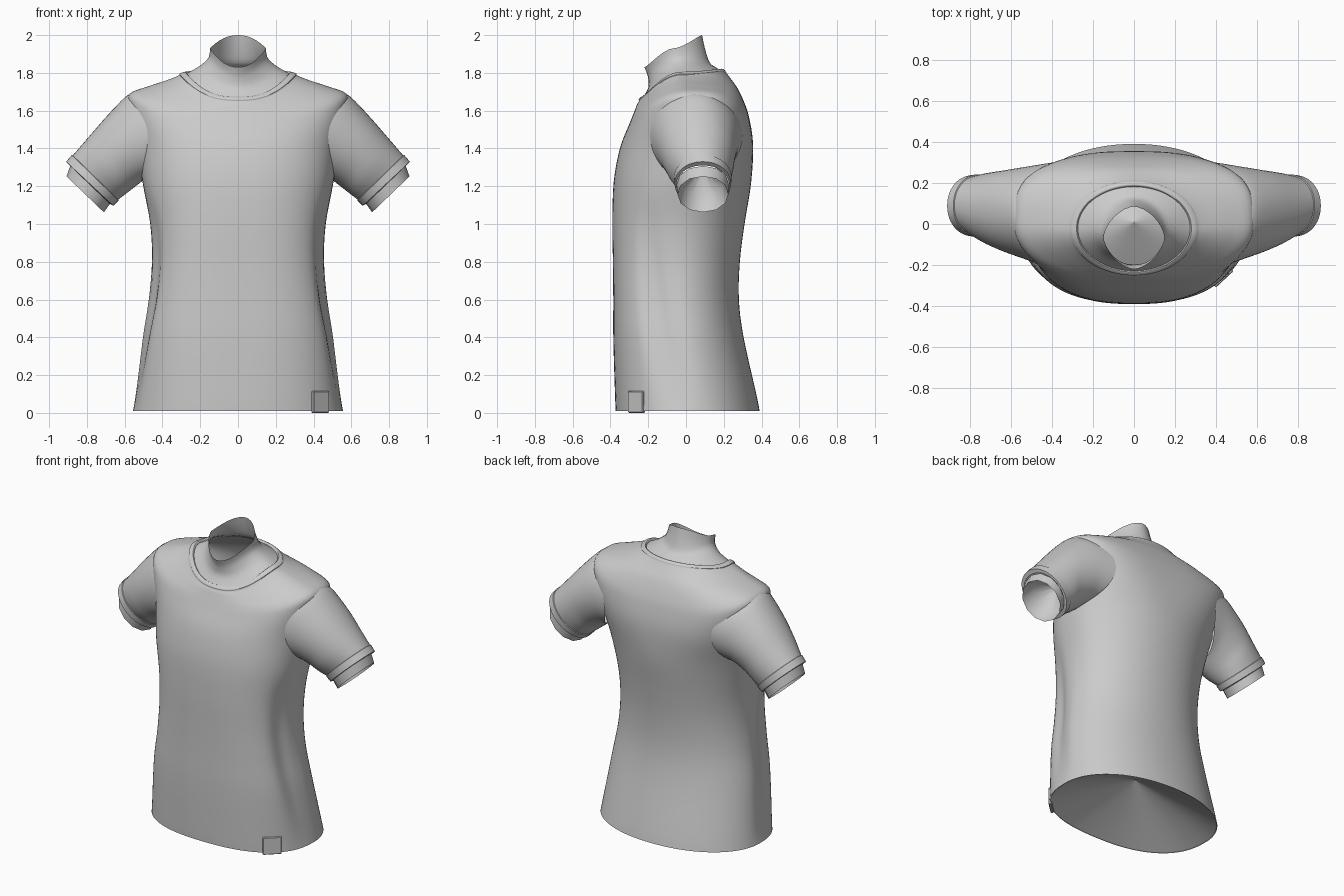
import bpy, bmesh, math
from mathutils import Matrix, Vector

cube = bpy.data.objects.get("Cube")
if cube:
    bpy.data.objects.remove(cube)

cloth = bpy.data.materials.new("light_grey")
cloth.use_nodes = True
grey = (0.6, 0.6, 0.6, 1)
cloth.diffuse_color = grey
cloth.node_tree.nodes["Principled BSDF"].inputs["Base Color"].default_value = grey


def finish(name, bm, angle=40):
    mesh = bpy.data.meshes.new(name)
    bm.to_mesh(mesh)
    bm.free()
    mesh.materials.append(cloth)
    obj = bpy.data.objects.new(name, mesh)
    bpy.context.collection.objects.link(obj)
    bpy.ops.object.select_all(action="DESELECT")
    bpy.context.view_layer.objects.active = obj
    obj.select_set(True)
    bpy.ops.object.shade_smooth_by_angle(angle=math.radians(angle))


def smooth_rows(rows, steps):
    """Catmull-Rom interpolation of the ring parameters."""
    out = []
    last = len(rows) - 1
    for i in range(last):
        quad = [rows[max(0, min(last, i + k))] for k in (-1, 0, 1, 2)]
        for s in range(steps):
            t = s / steps
            out.append([b + 0.5 * t * (c - a + t * (2*a - 5*b + 4*c - d + t * (3*(b - c) + d - a)))
                        for a, b, c, d in zip(*quad)])
    return out + [rows[-1]]


def loft(name, rows, point, steps=1, sides=64, flip=False, skip=None):
    """Skin the rings; faces whose centre meets the skip rule are left out."""
    bm = bmesh.new()
    rings = [[bm.verts.new(point(row, math.tau * k / sides)) for k in range(sides)]
             for row in smooth_rows(rows, steps)]
    for low, high in zip(rings, rings[1:]):
        for k in range(sides):
            n = (k + 1) % sides
            quad = [low[k], low[n], high[n], high[k]]
            if skip and skip(sum((v.co for v in quad), Vector()) / 4):
                continue
            bm.faces.new(quad[::-1] if flip else quad)
    finish(name, bm)


def power(v, e):
    return math.copysign(abs(v) ** e, v)


def body_point(row, t):
    """Ring row: half width, front y, back y, front z, side z, back z, front and back roundness."""
    w, yf, yb, zf, zs, zb, ef, eb = row
    c, s = math.cos(t), math.sin(t)
    e = ef if s < 0 else eb
    x = w * power(c, e)
    mid = (yf + yb) / 2
    y = mid + (yb - yf) / 2 * power(s, e)
    end = zf if s < 0 else zb
    z = end + (zs - end) * abs(c) ** 2.6
    return Vector((x, y, z))


def torso_point(row, t):
    """Body ring with a soft hanging fold behind each front corner."""
    p = body_point(row, t)
    if p.z < 1.15:
        down = 1 - p.z / 1.15
        angle = math.degrees(math.atan2(-math.sin(t), abs(math.cos(t))))
        centre = 22 - 16 * down
        depth = 0.03 * math.sin(math.pi * down) * math.exp(-((angle - centre) / 11) ** 2)
        p.x *= 1 - depth / 0.5
        p.y += depth * 0.5
    return p


def in_armhole(p):
    return abs(p.x) > 0.3 and ((p.z - 1.46) / 0.21) ** 2 + ((p.y - 0.05) / 0.23) ** 2 < 0.85


# Torso from hem to collar, with a slightly raised collar band and a turned-in lip
torso = [(w, yf, yb, z, z, z, ef, 0.95) for w, yf, yb, z, ef in (
    (0.557, -0.372, 0.39, 0.01, 0.83),
    (0.545, -0.376, 0.372, 0.1, 0.82),
    (0.508, -0.385, 0.305, 0.4, 0.78),
    (0.475, -0.385, 0.28, 0.6, 0.76),
    (0.457, -0.387, 0.285, 0.8, 0.76),
    (0.465, -0.39, 0.31, 1.0, 0.78),
    (0.505, -0.383, 0.345, 1.22, 0.82))]
torso += [
    (0.535, -0.35, 0.355, 1.4, 1.43, 1.42, 0.85, 0.74),
    (0.578, -0.30, 0.335, 1.53, 1.62, 1.56, 0.85, 0.66),
    (0.573, -0.28, 0.31, 1.58, 1.69, 1.64, 0.9, 0.68),
    (0.48, -0.268, 0.275, 1.61, 1.727, 1.715, 0.95, 0.78),
    (0.38, -0.258, 0.24, 1.635, 1.76, 1.765, 1, 0.95),
    (0.315, -0.249, 0.212, 1.65, 1.786, 1.803, 1, 1),
    (0.308, -0.25, 0.207, 1.66, 1.796, 1.813, 1, 1),
    (0.28, -0.234, 0.19, 1.674, 1.806, 1.822, 1, 1),
    (0.272, -0.222, 0.18, 1.66, 1.79, 1.81, 1, 1)]
loft("shirt_body", torso, torso_point, steps=4, sides=96, skip=in_armhole)

# Hollowed panel closing the underside
underside = [(0.553 * k, 0.009 - 0.379 * k, 0.009 + 0.379 * k, z, z, z, 0.83, 0.95)
             for k, z in ((0.002, 0.24), (0.35, 0.165), (0.7, 0.085), (1, 0.012))]
loft("underside_panel", underside, body_point, sides=64, flip=True)

# Neck with a slanted open top
neck = [(0.285, -0.23, 0.185, 1.668, 1.79, 1.81, 1, 1),
        (0.21, -0.2, 0.16, 1.72, 1.832, 1.828, 1, 1),
        (0.162, -0.2, 0.125, 1.77, 1.872, 1.855, 1.05, 1.05),
        (0.15, -0.208, 0.1, 1.80, 1.905, 1.93, 1.15, 1.15),
        (0.148, -0.22, 0.085, 1.83, 1.93, 2.0, 1.2, 1.2)]
loft("neck", neck, body_point, steps=3, sides=32)

# Sleeve rows: upper x, upper z, lower x, lower z, front y, back y, wrap toward the chest and back
sleeve = [(0.555, 1.695, 0.495, 1.24, -0.22, 0.30, 0.13),
          (0.60, 1.67, 0.51, 1.225, -0.18, 0.282, 0.05),
          (0.70, 1.565, 0.555, 1.19, -0.135, 0.262, 0),
          (0.80, 1.45, 0.60, 1.155, -0.10, 0.25, 0),
          (0.875, 1.363, 0.635, 1.128, -0.06, 0.237, 0)]
cuff = [(0.874, 1.363, 0.635, 1.13, -0.06, 0.237, 0),
        (0.88, 1.365, 0.633, 1.124, -0.064, 0.242, 0),
        (0.91, 1.33, 0.66, 1.097, -0.06, 0.238, 0),
        (0.89, 1.31, 0.68, 1.108, -0.05, 0.228, 0)]
# Inner layer ends in a hollow that tapers up inside the sleeve
lining = [(0.888, 1.308, 0.677, 1.108, -0.05, 0.228, 0),
          (0.908, 1.252, 0.71, 1.062, -0.045, 0.225, 0),
          (0.83, 1.305, 0.66, 1.14, -0.02, 0.20, 0),
          (0.681, 1.301, 0.679, 1.299, 0.089, 0.091, 0)]

for side, label in ((1, "left"), (-1, "right")):
    def sleeve_point(row, t, side=side):
        ux, uz, lx, lz, yf, yb, wrap = row
        c, s = math.cos(t), math.sin(t)
        return Vector((side * ((ux + lx) / 2 + (ux - lx) / 2 * c - wrap * s * s),
                       (yf + yb) / 2 + (yb - yf) / 2 * power(s, 0.95),
                       (uz + lz) / 2 + (uz - lz) / 2 * c))

    # Ring direction runs the other way round on the left
    flip = side > 0
    loft(label + "_sleeve", sleeve, sleeve_point, steps=4, sides=48, flip=flip)
    loft(label + "_cuff", cuff, sleeve_point, sides=48, flip=flip)
    loft(label + "_sleeve_lining", lining, sleeve_point, sides=12, flip=flip)

# Small tag folded over the hem
bm = bmesh.new()
bmesh.ops.create_cube(bm, size=1)
bmesh.ops.scale(bm, vec=(0.115, 0.02, 0.115), verts=bm.verts)
bmesh.ops.bevel(bm, geom=bm.edges[:], offset=0.004, segments=1, affect="EDGES")
bmesh.ops.transform(bm, verts=bm.verts,
                    matrix=Matrix.Translation((0.435, -0.262, 0.058)) @ Matrix.Rotation(math.radians(43), 4, "Z"))
finish("hem_tag", bm, 30)
